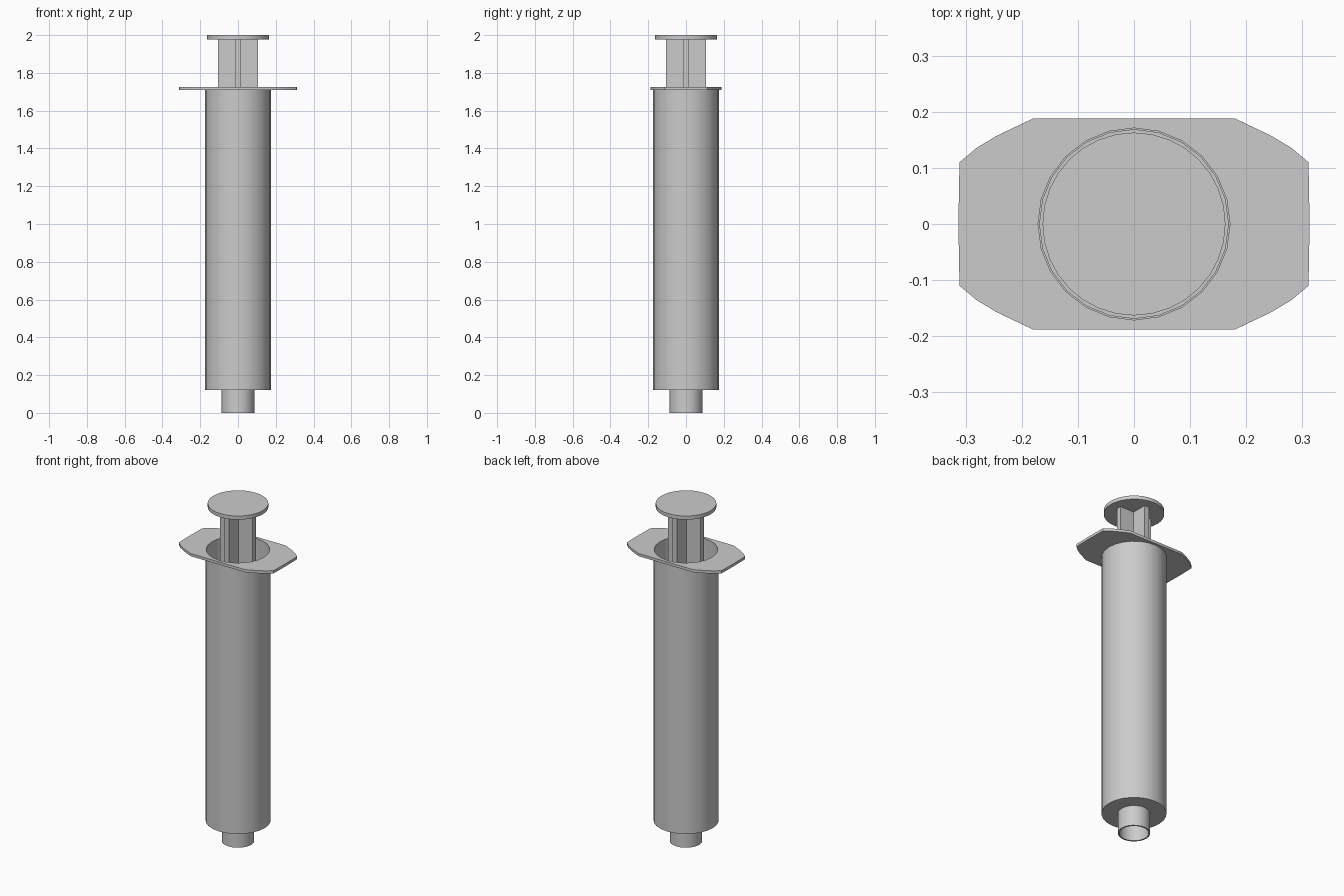
import bpy, bmesh, math

if "Cube" in bpy.data.objects:
    bpy.data.objects.remove(bpy.data.objects["Cube"])

def finish(ob, angle=35):
    bpy.ops.object.select_all(action='DESELECT')
    ob.select_set(True)
    bpy.context.view_layer.objects.active = ob
    bpy.ops.object.shade_smooth_by_angle(angle=math.radians(angle))

def add_mesh(name, bm):
    bmesh.ops.recalc_face_normals(bm, faces=bm.faces)
    me = bpy.data.meshes.new(name)
    bm.to_mesh(me)
    bm.free()
    ob = bpy.data.objects.new(name, me)
    bpy.context.collection.objects.link(ob)
    finish(ob)
    return ob

def lathe(name, profile, sides):
    """Spin a closed (radius, z) loop around the z axis."""
    bm = bmesh.new()
    rings = [[bm.verts.new((r * math.cos(2 * math.pi * i / sides),
                            r * math.sin(2 * math.pi * i / sides), z))
              for i in range(sides)] for r, z in profile]
    for a, b in zip(rings, rings[1:] + rings[:1]):
        for i in range(sides):
            j = (i + 1) % sides
            bm.faces.new((a[i], a[j], b[j], b[i]))
    return add_mesh(name, bm)

def cylinder(name, r, z0, z1, sides):
    bm = bmesh.new()
    bmesh.ops.create_cone(bm, cap_ends=True, segments=sides,
                          radius1=r, radius2=r, depth=z1 - z0)
    bmesh.ops.translate(bm, verts=bm.verts, vec=(0, 0, (z0 + z1) / 2))
    return add_mesh(name, bm)

def plate(name, loops, z0, z1):
    """Extruded flat outline; inner loops become holes."""
    cu = bpy.data.curves.new(name, 'CURVE')
    cu.dimensions = '2D'
    cu.fill_mode = 'BOTH'
    cu.extrude = (z1 - z0) / 2
    for pts in loops:
        s = cu.splines.new('POLY')
        s.points.add(len(pts) - 1)
        for p, (x, y) in zip(s.points, pts):
            p.co = (x, y, 0, 1)
        s.use_cyclic_u = True
    ob = bpy.data.objects.new(name, cu)
    bpy.context.collection.objects.link(ob)
    ob.location.z = (z0 + z1) / 2
    bpy.ops.object.select_all(action='DESELECT')
    ob.select_set(True)
    bpy.context.view_layer.objects.active = ob
    bpy.ops.object.convert(target='MESH')
    ob = bpy.context.object
    bm = bmesh.new()
    bm.from_mesh(ob.data)
    bmesh.ops.remove_doubles(bm, verts=bm.verts, dist=1e-5)
    bmesh.ops.recalc_face_normals(bm, faces=bm.faces)
    bm.to_mesh(ob.data)
    bm.free()
    finish(ob)
    return ob

# Hollow barrel with the open nozzle below it
lathe("barrel", [(0.0875, 0), (0.0875, 0.122), (0.175, 0.122), (0.175, 1.715),
                 (0.171, 1.715), (0.171, 0.132), (0.079, 0.132), (0.079, 0)], 24)

# Finger flange: quarter outline mirrored to four corners, round hole
q = [(0.313, 0.0), (0.311, 0.11), (0.28, 0.136), (0.245, 0.157), (0.18, 0.188)]
half = q + [(-x, y) for x, y in reversed(q)]
outline = half + [(-x, -y) for x, y in half[1:-1]]
hole = [(0.171 * math.cos(math.pi * i / 12), 0.171 * math.sin(math.pi * i / 12))
        for i in range(24)]
plate("finger_flange", [outline, hole], 1.71, 1.726)

# Plunger: cross-shaped rod, thumb disc and piston
w, t = 0.107, 0.016
arm = [(w, -t), (w, t), (t, t)]
cross = []
for k in range(4):
    c, s = round(math.cos(k * math.pi / 2)), round(math.sin(k * math.pi / 2))
    cross += [(x * c - y * s, x * s + y * c) for x, y in arm]
plate("plunger_rod", [cross], 0.36, 1.98)
cylinder("thumb_disc", 0.163, 1.978, 2.0, 32)
cylinder("piston", 0.169, 0.24, 0.36, 24)
